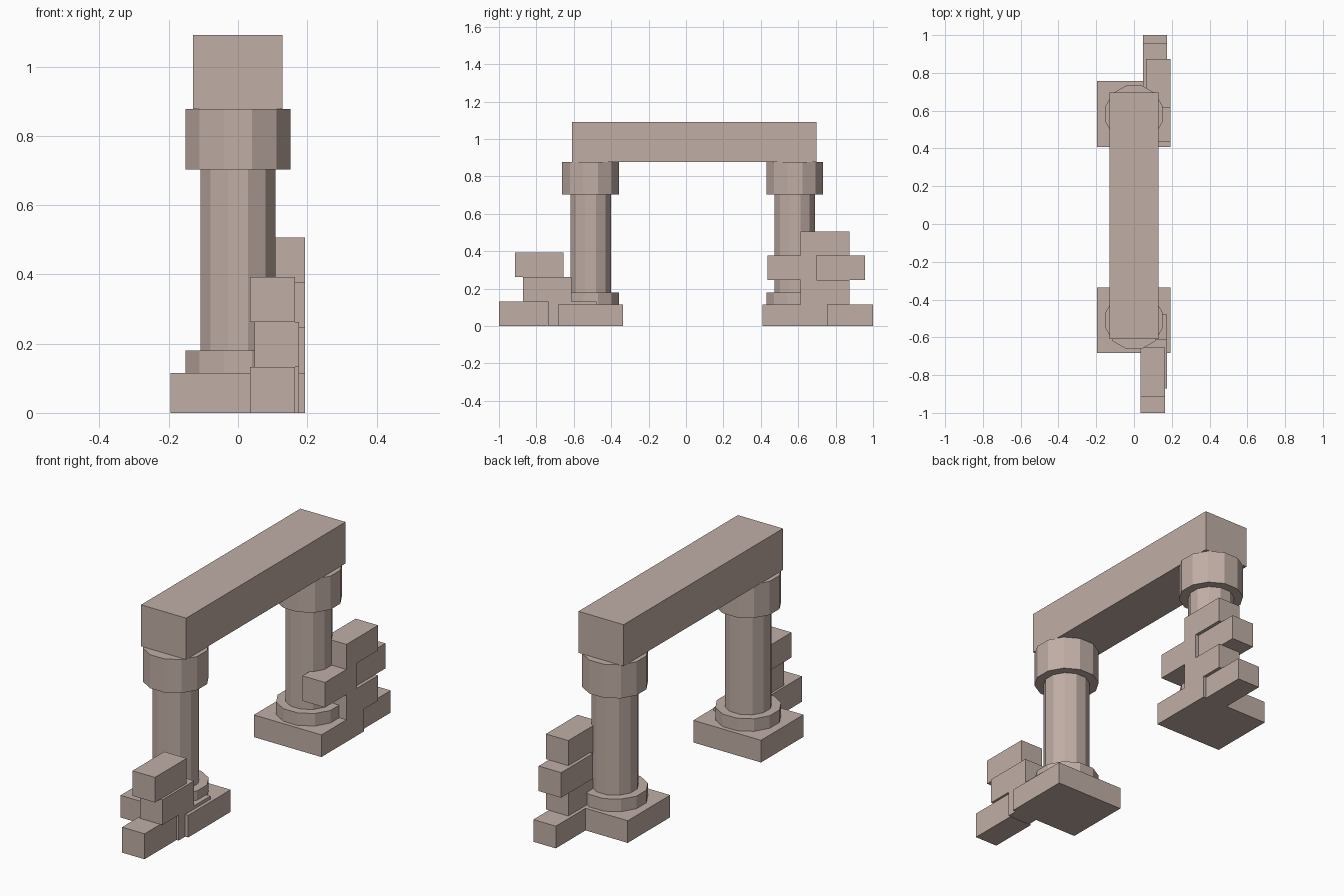
import bpy, bmesh, math
from mathutils import Matrix

if "Cube" in bpy.data.objects:
    bpy.data.objects.remove(bpy.data.objects["Cube"])

stone = bpy.data.materials.new("weathered stone")
stone.diffuse_color = (0.53, 0.425, 0.38, 1)
stone.use_nodes = True
stone.node_tree.nodes["Principled BSDF"].inputs["Base Color"].default_value = stone.diffuse_color


def finish(name, bm):
    mesh = bpy.data.meshes.new(name)
    bm.to_mesh(mesh)
    bm.free()
    mesh.materials.append(stone)
    obj = bpy.data.objects.new(name, mesh)
    bpy.context.collection.objects.link(obj)
    return obj


def box(name, x, y, z):
    """Box from (min, max) ranges."""
    bm = bmesh.new()
    bmesh.ops.create_cube(bm, size=1)
    for v in bm.verts:
        for i, (lo, hi) in enumerate((x, y, z)):
            v.co[i] = lo if v.co[i] < 0 else hi
    return finish(name, bm)


def drum(name, y, radius, z0, z1):
    """Twelve-sided drum with flats facing the axes."""
    bm = bmesh.new()
    m = Matrix.Translation((0, y, (z0 + z1) / 2)) @ Matrix.Rotation(math.radians(15), 4, 'Z')
    bmesh.ops.create_cone(bm, cap_ends=True, segments=12, radius1=radius,
                          radius2=radius, depth=z1 - z0, matrix=m)
    return finish(name, bm)


# Two columns: plinth, base ring, shaft, capital
for side, y in (("front", -0.51), ("back", 0.582)):
    box(side + "_plinth", (-0.195, 0.193), (y - 0.174, y + 0.174), (0, 0.115))
    drum(side + "_base_ring", y, 0.157, 0.115, 0.18)
    drum(side + "_shaft", y, 0.112, 0.18, 0.703)
    drum(side + "_capital", y, 0.157, 0.703, 0.877)

# Lintel across both capitals
box("lintel", (-0.13, 0.129), (-0.609, 0.697), (0.877, 1.092))

# Broken wall bricks: (x min, y min, z min, z max)
LEN, WID = 0.26, 0.129
front_bricks = [
    (0.035, -1.0, 0, 0.132),
    (0.047, -0.738, 0, 0.132),
    (0.047, -0.871, 0.132, 0.262),
    (0.035, -0.915, 0.262, 0.392),
]
back_bricks = [
    (0.047, 0.74, 0, 0.115),
    (0.064, 0.613, 0.115, 0.246),
    (0.064, 0.437, 0.246, 0.376),
    (0.047, 0.696, 0.246, 0.376),
    (0.064, 0.613, 0.376, 0.506),
]
for side, bricks in (("front", front_bricks), ("back", back_bricks)):
    for i, (x, y, z0, z1) in enumerate(bricks):
        box(f"{side}_wall_brick_{i + 1}", (x, x + WID), (y, y + LEN), (z0, z1))
